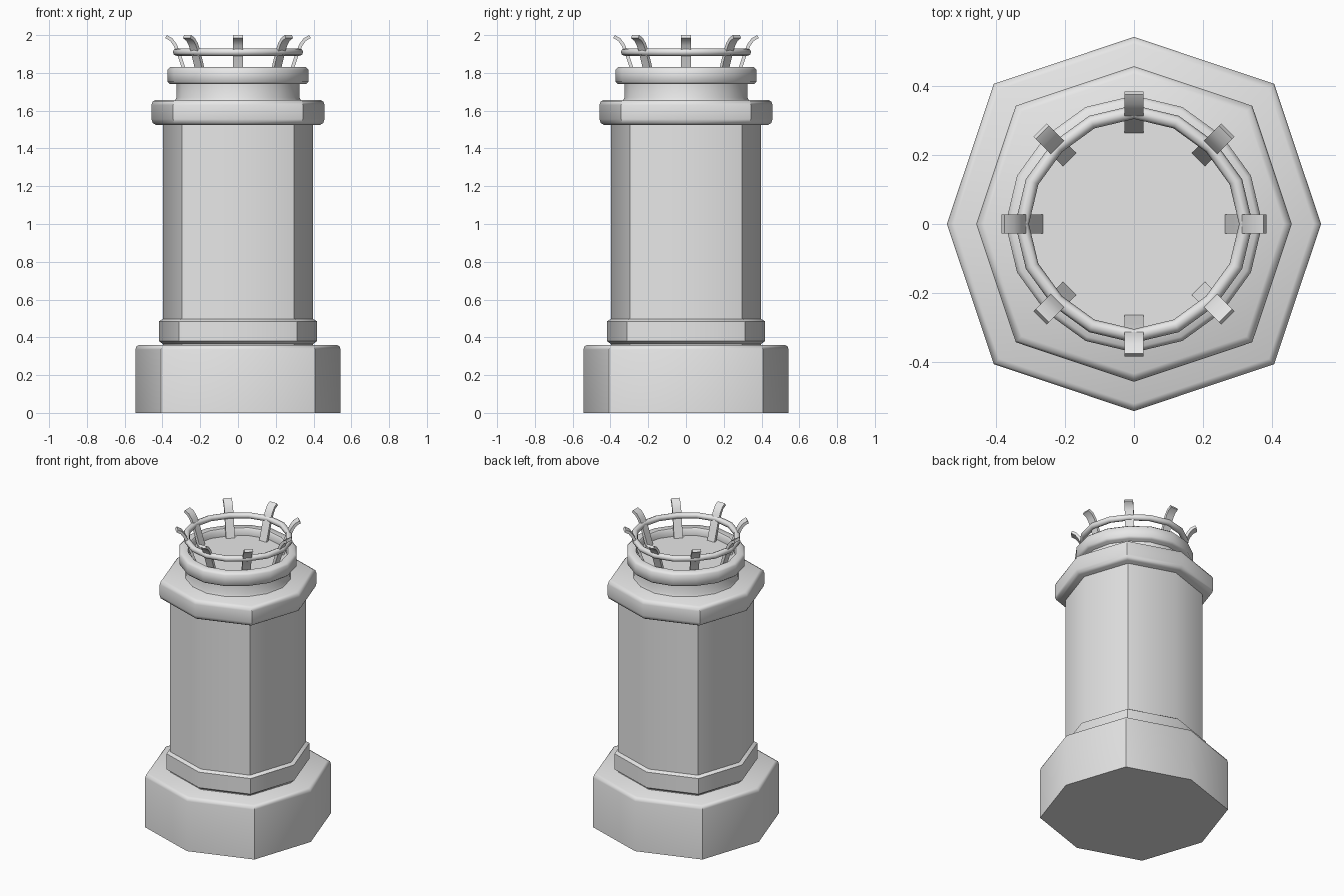
import bpy, bmesh
from math import sin, cos, pi
from mathutils import Vector, Matrix

cube = bpy.data.objects.get("Cube")
if cube:
    bpy.data.objects.remove(cube)

grey = bpy.data.materials.new("light grey")
grey.use_nodes = True
grey.diffuse_color = (0.8, 0.8, 0.8, 1)
grey.node_tree.nodes["Principled BSDF"].inputs["Base Color"].default_value = (0.8, 0.8, 0.8, 1)


def finish(name, bm, angle):
    """Turn a bmesh into a smooth-shaded object with sharp edges kept."""
    bmesh.ops.recalc_face_normals(bm, faces=bm.faces)
    mesh = bpy.data.meshes.new(name)
    bm.to_mesh(mesh)
    bm.free()
    mesh.materials.append(grey)
    obj = bpy.data.objects.new(name, mesh)
    bpy.context.collection.objects.link(obj)
    bpy.ops.object.select_all(action='DESELECT')
    obj.select_set(True)
    bpy.context.view_layer.objects.active = obj
    bpy.ops.object.shade_smooth_by_angle(angle=angle * pi / 180)
    return obj


def turned(name, profile, sides=8, bulge=0.06, closed=False, angle=48):
    """Sweep (radius, height) points round z; bulge widens the diagonals."""
    bm = bmesh.new()
    rings = []
    for r, z in profile:
        ring = []
        for i in range(sides):
            a = 2 * pi * i / sides
            d = r * (1 + bulge * sin(2 * a) ** 2)
            ring.append(bm.verts.new((d * cos(a), d * sin(a), z)))
        rings.append(ring)
    pairs = list(zip(rings, rings[1:]))
    if closed:
        pairs.append((rings[-1], rings[0]))
    else:
        bm.faces.new(rings[0])
        bm.faces.new(rings[-1])
    for low, high in pairs:
        for i in range(sides):
            j = (i + 1) % sides
            bm.faces.new((low[i], low[j], high[j], high[i]))
    return finish(name, bm, angle)


# Octagonal plinth, shaft and collars
turned("base", [(0.543, 0), (0.543, 0.335), (0.538, 0.352), (0.522, 0.36)])
turned("lower_collar", [(0.385, 0.355), (0.418, 0.38), (0.418, 0.485), (0.385, 0.505)], angle=46)
turned("shaft", [(0.397, 0.36), (0.397, 1.56)])
turned("upper_collar", [(0.435, 1.525), (0.452, 1.535), (0.458, 1.555),
                        (0.458, 1.63), (0.452, 1.648), (0.435, 1.657)])

# Round neck and recessed rim
turned("neck", [(0.335, 1.65), (0.325, 1.67), (0.325, 1.75)], 16, -0.02)
turned("rim", [(0.36, 1.74), (0.373, 1.753), (0.373, 1.818), (0.36, 1.83),
               (0.318, 1.83), (0.31, 1.82), (0.31, 1.78)], 16, -0.03)

# Hoop joining the prongs
hoop = [(0.325 + 0.02 * cos(pi * k / 4), 1.91 + 0.02 * sin(pi * k / 4)) for k in range(8)]
turned("hoop", hoop, 16, -0.03, closed=True)


def prong(name, turn):
    """Curved flat strip flaring outward at the tip."""
    path = [Vector(p) for p in ((0.272, 1.775), (0.296, 1.85), (0.318, 1.915),
                                (0.334, 1.95), (0.354, 1.977), (0.381, 1.992))]
    bm = bmesh.new()
    rows = []
    for i, p in enumerate(path):
        t = (path[min(i + 1, len(path) - 1)] - path[max(i - 1, 0)]).normalized()
        n = Vector((-t.y, t.x)) * 0.009
        corners = ((p + n, 0.027), (p + n, -0.027), (p - n, -0.027), (p - n, 0.027))
        rows.append([bm.verts.new((q.x, w, q.y)) for q, w in corners])
    for a, b in zip(rows, rows[1:]):
        for k in range(4):
            m = (k + 1) % 4
            bm.faces.new((a[k], a[m], b[m], b[k]))
    bm.faces.new(rows[0])
    bm.faces.new(rows[-1])
    bm.transform(Matrix.Rotation(turn, 4, 'Z'))
    finish(name, bm, 40)


for i in range(8):
    prong(f"prong_{i + 1}", i * pi / 4)
